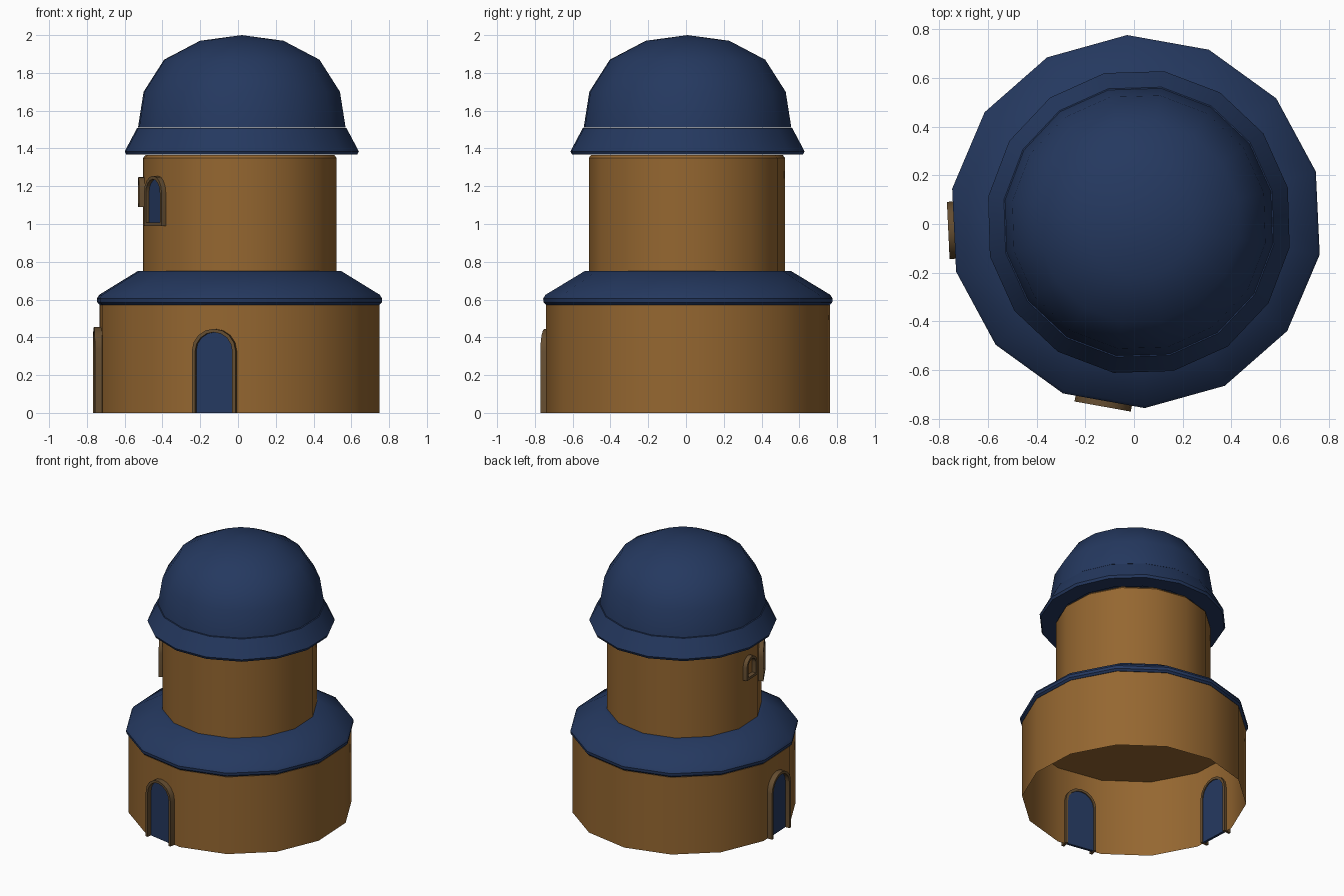
import bpy, bmesh, math
from mathutils import Matrix, Vector

if "Cube" in bpy.data.objects:
    bpy.data.objects.remove(bpy.data.objects["Cube"])


def material(name, rgb):
    m = bpy.data.materials.new(name)
    m.diffuse_color = (*rgb, 1)
    m.use_nodes = True
    m.node_tree.nodes["Principled BSDF"].inputs["Base Color"].default_value = m.diffuse_color
    return m


BROWN = material("brown_wall", (0.30, 0.135, 0.03))
BLUE = material("blue_roof", (0.018, 0.04, 0.115))
TRIM = material("dark_trim", (0.13, 0.075, 0.03))


def finish(name, bm, mat, smooth=True):
    bmesh.ops.recalc_face_normals(bm, faces=bm.faces[:])
    mesh = bpy.data.meshes.new(name)
    bm.to_mesh(mesh)
    bm.free()
    mesh.materials.append(mat)
    ob = bpy.data.objects.new(name, mesh)
    bpy.context.collection.objects.link(ob)
    if smooth:
        bpy.ops.object.select_all(action='DESELECT')
        ob.select_set(True)
        bpy.context.view_layer.objects.active = ob
        bpy.ops.object.shade_smooth_by_angle(angle=math.radians(32))
    return ob


def lathe(name, profile, sides, phase, centre, mat):
    """Spin (radius, z) points around a vertical axis; radius 0 closes with a fan."""
    bm = bmesh.new()
    rings = []
    for r, z in profile:
        n = sides if r > 0 else 1
        ring = []
        for i in range(n):
            a = math.radians(phase) + math.tau * i / sides
            ring.append(bm.verts.new((centre[0] + r * math.cos(a),
                                      centre[1] + r * math.sin(a), z)))
        rings.append(ring)
    for lo, hi in zip(rings, rings[1:]):
        for i in range(sides):
            j = (i + 1) % sides
            vs = [lo[i % len(lo)], lo[j % len(lo)], hi[j % len(hi)], hi[i % len(hi)]]
            bm.faces.new(list(dict.fromkeys(vs)))
    return finish(name, bm, mat)


def arch(width, z0, z1, steps=8):
    """Upright arch outline, from bottom right over the top to bottom left."""
    r = width / 2
    pts = [(r, z0)]
    for i in range(steps + 1):
        a = math.pi * i / steps
        pts.append((r * math.cos(a), z1 - r + r * math.sin(a)))
    return pts + [(-r, z0)]


def placed(angle, centre):
    """Local x outward, y along the wall."""
    return Matrix.Translation((*centre, 0)) @ Matrix.Rotation(math.radians(angle), 4, 'Z')


def arch_frame(name, angle, centre, width, z0, z1, r0, r1, t, sill=False):
    bm = bmesh.new()
    outer = arch(width, z0, z1)
    inner = arch(width - 2 * t, z0 + (t if sill else 0), z1 - t)
    m = placed(angle, centre)
    cols = [[bm.verts.new(m @ Vector((r, y, z))) for r, (y, z) in
             ((r0, o), (r1, o), (r1, i), (r0, i))] for o, i in zip(outer, inner)]
    pairs = list(zip(cols, cols[1:]))
    if sill:
        pairs.append((cols[-1], cols[0]))
    for a, b in pairs:
        for k in range(4):
            bm.faces.new((a[k], a[(k + 1) % 4], b[(k + 1) % 4], b[k]))
    if not sill:
        bm.faces.new(cols[0])
        bm.faces.new(cols[-1])
    return finish(name, bm, TRIM)


def arch_panel(name, angle, centre, width, z0, z1, r0, r1, mat):
    bm = bmesh.new()
    m = placed(angle, centre)
    pts = arch(width, z0, z1)
    back, front = [[bm.verts.new(m @ Vector((r, y, z))) for y, z in pts] for r in (r0, r1)]
    bm.faces.new(back)
    bm.faces.new(front)
    for i in range(len(pts)):
        j = (i + 1) % len(pts)
        bm.faces.new((back[i], back[j], front[j], front[i]))
    return finish(name, bm, mat, smooth=False)


BASE, TOWER, DOME = (0.008, 0.01), (0.01, 0.005), (0.02, 0.008)
PHASE = 92.7

# Round walls, open underneath
lathe("lower_wall", [(0.752, 0), (0.752, 0.57), (0, 0.57)], 14, PHASE, BASE, BROWN)
lathe("upper_wall", [(0.52, 0.70), (0.52, 1.35), (0.508, 1.365), (0, 1.365)],
      14, PHASE, TOWER, BROWN)

# Sloping lower roof with a rounded rim
lathe("lower_roof", [(0.50, 0.572), (0.752, 0.572), (0.765, 0.585), (0.767, 0.605),
                     (0.755, 0.625), (0.545, 0.752), (0.50, 0.752)],
      14, PHASE, BASE, BLUE)

# Flared skirt and dome
lathe("dome_skirt", [(0.50, 1.367), (0.62, 1.367), (0.628, 1.385),
                     (0.562, 1.508), (0.50, 1.508)], 16, 13, DOME, BLUE)
lathe("dome", [(0, 1.512), (0.557, 1.512), (0.527, 1.70), (0.417, 1.87),
               (0.224, 1.97), (0, 2.0)], 16, 13, DOME, BLUE)

# Front and left doors
for name, angle, top in (("front_door", 259.8, 0.445), ("left_door", 182.7, 0.455)):
    arch_frame(name + "_frame", angle, BASE, 0.235, 0, top, 0.715, 0.772, 0.018)
    arch_panel(name, angle, BASE, 0.20, 0, top - 0.018, 0.722, 0.740, BLUE)

# Tower windows
arch_frame("large_window_frame", 211, TOWER, 0.18, 0.99, 1.255, 0.48, 0.538, 0.018, True)
arch_panel("large_window", 211, TOWER, 0.15, 1.0, 1.24, 0.49, 0.518, BLUE)
arch_frame("small_window_frame", 182.7, TOWER, 0.13, 1.09, 1.25, 0.49, 0.538, 0.018, True)
